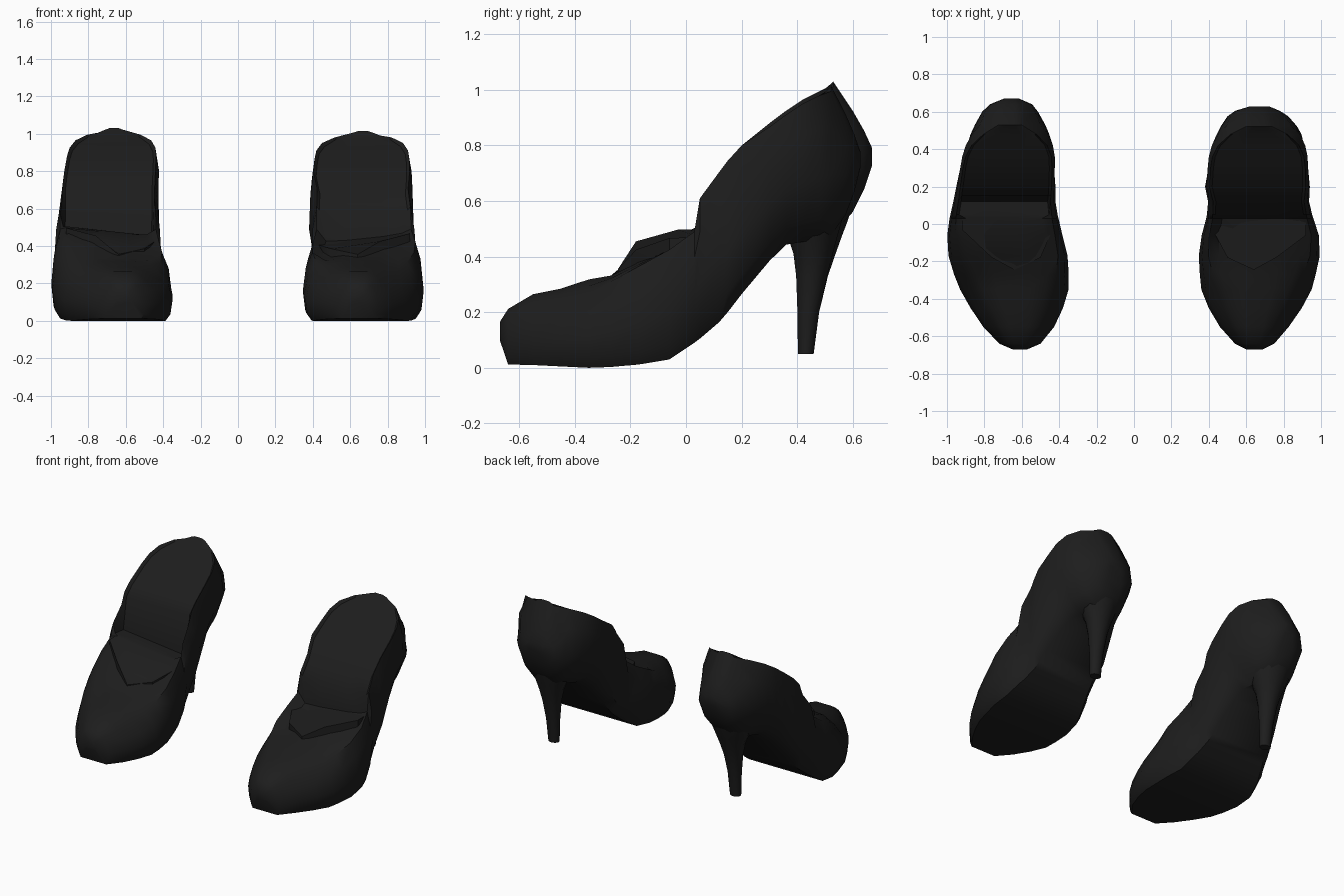
import bpy, bmesh, math

if "Cube" in bpy.data.objects:
    bpy.data.objects.remove(bpy.data.objects["Cube"])

black = bpy.data.materials.new("black leather")
black.diffuse_color = (0.0125, 0.0125, 0.0125, 1)
black.use_nodes = True
black.node_tree.nodes["Principled BSDF"].inputs["Base Color"].default_value = black.diffuse_color

# plan outlines: y, inner |x|, outer |x|
PLAN_LEFT = [(-.67, .57, .65), (-.64, .50, .72), (-.57, .44, .79), (-.5, .395, .845), (-.35, .35, .93),
             (-.2, .348, .99), (-.03, .39, 1.0), (.1, .42, .97), (.2, .42, .95), (.4, .415, .92),
             (.5, .44, .885), (.6, .50, .825), (.64, .535, .78), (.67, .61, .70)]
PLAN_RIGHT = [(-.67, .60, .69), (-.64, .54, .75), (-.57, .475, .81), (-.5, .42, .87), (-.35, .36, .95),
              (-.2, .345, .99), (-.1, .35, 1.0), (0, .38, .97), (.1, .40, .935), (.2, .38, .94),
              (.4, .395, .935), (.5, .43, .91), (.6, .485, .84), (.64, .53, .79), (.67, .61, .73)]

# long profile: y, sole z, rim z, centre top z, sole width factor, rim width factor
PROFILE = [(-.67, .10, .155, .165, .8, .7), (-.64, .012, .19, .212, .85, .65), (-.55, .01, .215, .265, .87, .65),
           (-.45, .005, .235, .285, .87, .68), (-.35, 0, .265, .318, .87, .72), (-.27, .003, .31, .332, .87, .78),
           (-.17, .012, .365, .405, .87, .84), (-.06, .03, .425, .45, .87, .87), (.03, .09, .49, .475, .85, .88),
           (.05, .105, .61, .59, .83, .89), (.12, .165, .705, .68, .78, .9), (.15, .20, .745, .715, .75, .91),
           (.2, .265, .80, .775, .70, .92), (.3, .39, .88, .86, .55, .92), (.36, .45, .925, .905, .45, .9),
           (.42, .46, .965, .945, .36, .82), (.48, .47, .995, .985, .32, .62), (.53, .485, 1.01, 1.03, .32, .3),
           (.6, .56, .89, .925, .32, .42), (.64, .64, .82, .855, .4, .5), (.67, .73, .78, .79, .6, .6)]

# heel stem: z, front y, back y, half width
STEM = [(.05, .402, .46, .036), (.2, .40, .48, .044), (.33, .395, .512, .06), (.41, .385, .54, .08),
        (.47, .365, .562, .105), (.53, .36, .585, .125), (.58, .38, .60, .13)]


def lerp(table, y):
    for a, b in zip(table, table[1:]):
        if y <= b[0]:
            t = max(0, (y - a[0]) / (b[0] - a[0]))
            return [p + (q - p) * t for p, q in zip(a, b)][1:]
    return table[-1][1:]


def loft(name, rings):
    bm = bmesh.new()
    vs = [[bm.verts.new(p) for p in r] for r in rings]
    n = len(vs[0])
    for a, b in zip(vs, vs[1:]):
        for i in range(n):
            j = (i + 1) % n
            bm.faces.new((a[i], a[j], b[j], b[i]))
    bm.faces.new(vs[0])
    bm.faces.new(vs[-1])
    bmesh.ops.recalc_face_normals(bm, faces=bm.faces)
    me = bpy.data.meshes.new(name)
    bm.to_mesh(me)
    bm.free()
    me.materials.append(black)
    ob = bpy.data.objects.new(name, me)
    bpy.context.collection.objects.link(ob)
    bpy.ops.object.select_all(action='DESELECT')
    ob.select_set(True)
    bpy.context.view_layer.objects.active = ob
    bpy.ops.object.shade_smooth_by_angle(angle=math.radians(38))
    return ob


def section(y, zb, zr, zc, bf, rf, plan, drop, start):
    """One ring: sole, up the wall, over the rim and across the top."""
    inner, outer = lerp(plan, y)
    cx, hw = (inner + outer) / 2, (outer - inner) / 2
    h = zr - zb
    tongue = -.2 < y < start
    inside = .04 < y < .5
    if inside and tongue:                            # low front of the opening
        zr, zc = zr - .04, .48
    taper = min(1, max(0, (y - .2) / .2))            # wall narrows towards the heel
    lip = .94 if inside else .8
    zl = zc if inside else zr + (zc - zr) * .55
    half = [(bf, zb), (bf + (1 - bf) * (.7 - .2 * taper), zb + .13 * h), (1 - .08 * taper, zb + .42 * h),
            (1 - (1 - rf) * .3, zb + .76 * h), (rf, zr), (rf * lip, zl), (rf * .4, zc)]
    pts = []
    for side in (1, -1):
        for k, (f, z) in enumerate(half if side > 0 else half[::-1]):
            top = k > 4 if side > 0 else k < 2
            if top and tongue:                       # sunken, tilted base of the tongue
                z += .03 * f * side - drop
            pts.append((cx + side * f * hw, z))
    return pts


for side, label, plan, drop, back, start in ((-1, "left", PLAN_LEFT, 0, 1, .13),
                                             (1, "right", PLAN_RIGHT, .035, .75, .04)):
    # shoe upper with sole and opening
    rings = []
    for y, zb, zr, zc, bf, rf in PROFILE:
        yy = y if y < .5 else .5 + (y - .5) * back
        k = 1 if y < .3 or side < 0 else .985
        rings.append([(side * x, yy, z * k) for x, z in section(y, zb, zr, zc, bf, rf, plan, drop, start)])
    loft(label + "_shoe_body", rings)

    # heel stem flowing into the heel cup
    rings = []
    for z, y0, y1, hw in STEM:
        y1 = y1 if y1 < .5 else .5 + (y1 - .5) * back
        cy, ry = (y0 + y1) / 2, (y1 - y0) / 2
        rings.append([(side * (.665 + hw * math.cos(a)), cy + ry * math.sin(a), z)
                      for a in (i * math.tau / 14 for i in range(14))])
    loft(label + "_heel", rings)

    # folded tongue sloping up from the vamp to the opening
    y0, zt = (0, .485) if side < 0 else (-.03, .455)
    a = [(.43, -.02 + y0, zt - .05), (.50, -.18, .385), (.64, -.245, .355), (.76, -.18, zt - .03),
         (.92, -.03 + y0, zt + .012), (.92, .07 + y0, zt + .015), (.45, .11 + y0, zt - .035)]
    loft(label + "_tongue", [[(side * x, y, z - d) for x, y, z in a] for d in (.05, 0)])
